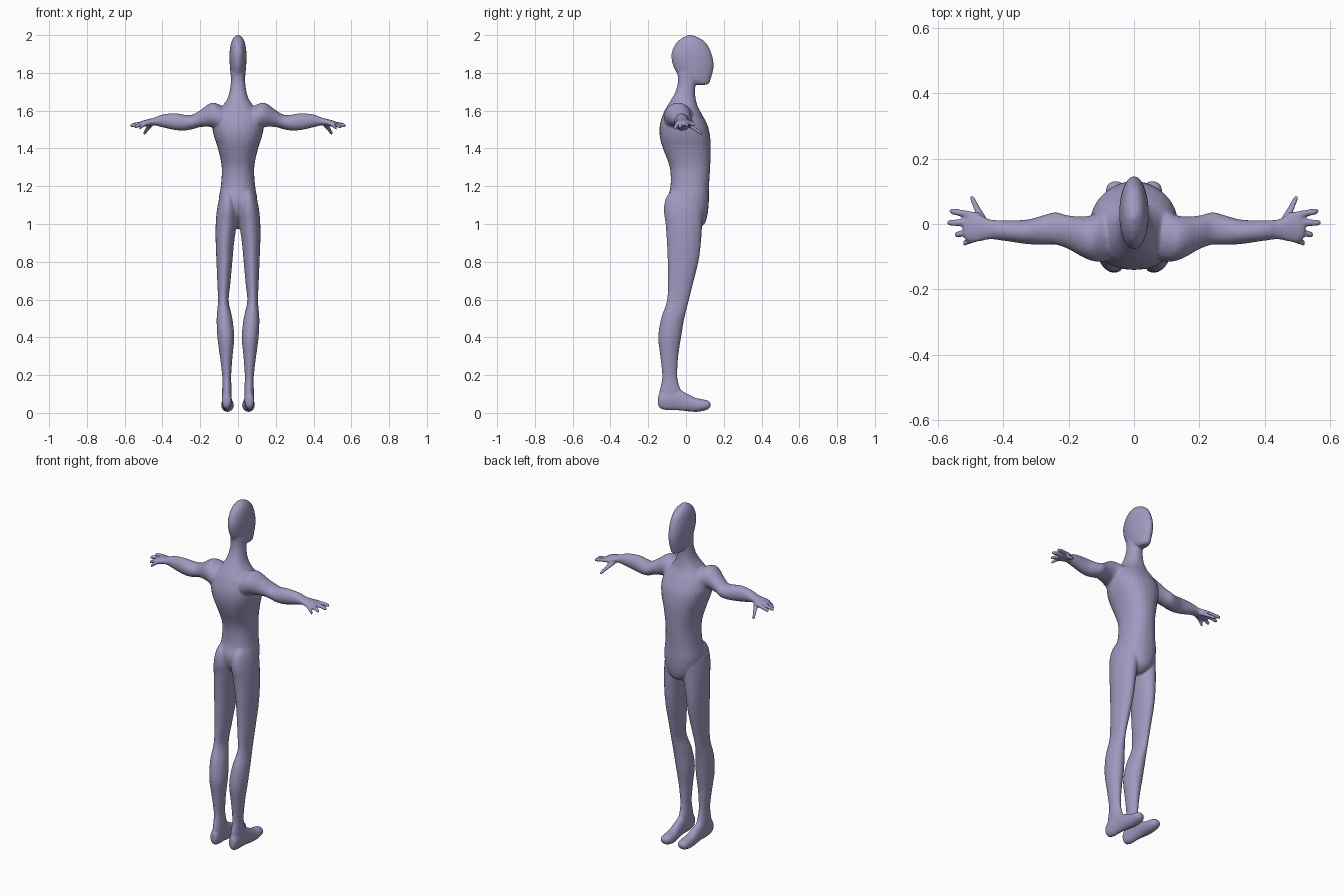
import bpy, bmesh, math
from mathutils import Vector

skin = bpy.data.materials.new("lavender_grey")
skin.diffuse_color = (0.35, 0.325, 0.53, 1)

bm = bmesh.new()


def spline(rows, steps=4):
    """Smoothly interpolate between cross-sections."""
    out = []
    for i in range(len(rows) - 1):
        p = [Vector(rows[min(max(i + k, 0), len(rows) - 1)]) for k in (-1, 0, 1, 2)]
        for s in range(steps):
            t = s / steps
            out.append(0.5 * (2 * p[1] + (p[2] - p[0]) * t
                              + (2 * p[0] - 5 * p[1] + 4 * p[2] - p[3]) * t * t
                              + (3 * p[1] - p[0] - 3 * p[2] + p[3]) * t ** 3))
    return out + [Vector(rows[-1])]


def loft(axis, rows, mirror=False, power=2.0, n=28):
    """Rows are (position on axis, a min, a max, b min, b max)."""
    for side in ((1, -1) if mirror else (1,)):
        rings = []
        for t, a0, a1, b0, b1 in spline([tuple(r) for r in rows]):
            ring = []
            for k in range(n):
                ang = 2 * math.pi * k / n
                c, s = math.cos(ang), math.sin(ang)
                a = (a0 + a1) / 2 + (a1 - a0) / 2 * math.copysign(abs(c) ** (2 / power), c)
                b = (b0 + b1) / 2 + (b1 - b0) / 2 * math.copysign(abs(s) ** (2 / power), s)
                x, y, z = {"x": (t, a, b), "y": (a, t, b), "z": (a, b, t)}[axis]
                ring.append(bm.verts.new((side * x, y, z)))
            rings.append(ring)
        for r0, r1 in zip(rings, rings[1:]):
            for k in range(n):
                bm.faces.new((r0[k], r0[(k + 1) % n], r1[(k + 1) % n], r1[k]))
        bm.faces.new(rings[0])
        bm.faces.new(rings[-1])


# Torso and neck
loft("z", [
    (0.975, -0.02, 0.02, 0.00, 0.06), (1.00, -0.05, 0.05, -0.03, 0.098),
    (1.05, -0.09, 0.09, -0.08, 0.114), (1.12, -0.103, 0.103, -0.10, 0.121),
    (1.20, -0.091, 0.091, -0.082, 0.122), (1.30, -0.086, 0.086, -0.086, 0.128),
    (1.40, -0.106, 0.106, -0.122, 0.131), (1.46, -0.126, 0.126, -0.138, 0.128),
    (1.52, -0.136, 0.136, -0.139, 0.115), (1.58, -0.122, 0.122, -0.122, 0.085),
    (1.62, -0.086, 0.086, -0.102, 0.063), (1.66, -0.058, 0.058, -0.078, 0.052),
    (1.70, -0.045, 0.045, -0.056, 0.048), (1.75, -0.038, 0.038, -0.043, 0.052),
    (1.80, -0.036, 0.036, -0.045, 0.06)], power=2.25)

# Head with forward chin
loft("z", [
    (1.737, -0.017, 0.017, 0.05, 0.11), (1.747, -0.028, 0.028, 0.02, 0.124),
    (1.77, -0.036, 0.036, -0.03, 0.132), (1.81, -0.041, 0.041, -0.055, 0.143),
    (1.85, -0.044, 0.044, -0.072, 0.146), (1.90, -0.045, 0.045, -0.077, 0.136),
    (1.95, -0.039, 0.039, -0.058, 0.113), (1.98, -0.028, 0.028, -0.028, 0.08),
    (1.995, -0.014, 0.014, 0.00, 0.045), (2.002, -0.004, 0.004, 0.013, 0.025)])

# Legs from buttock to ankle
loft("z", [
    (0.03, 0.04, 0.08, -0.135, -0.06), (0.10, 0.033, 0.084, -0.142, -0.025),
    (0.15, 0.035, 0.083, -0.132, -0.038), (0.20, 0.036, 0.084, -0.126, -0.046),
    (0.30, 0.029, 0.096, -0.136, -0.041), (0.40, 0.020, 0.109, -0.147, -0.026),
    (0.50, 0.030, 0.113, -0.132, -0.009), (0.59, 0.049, 0.106, -0.102, 0.014),
    (0.68, 0.041, 0.109, -0.096, 0.036), (0.80, 0.030, 0.114, -0.097, 0.066),
    (0.90, 0.021, 0.118, -0.101, 0.079), (1.00, 0.007, 0.118, -0.108, 0.086),
    (1.08, 0.002, 0.111, -0.117, 0.090), (1.15, 0.015, 0.094, -0.10, 0.085),
    (1.20, 0.035, 0.065, -0.04, 0.04)], mirror=True)

# Feet
loft("y", [
    (-0.148, 0.05, 0.072, 0.045, 0.085), (-0.138, 0.037, 0.083, 0.025, 0.105),
    (-0.10, 0.034, 0.086, 0.014, 0.125), (-0.05, 0.034, 0.085, 0.014, 0.13),
    (0.00, 0.031, 0.086, 0.009, 0.105), (0.05, 0.024, 0.088, 0.005, 0.08),
    (0.09, 0.022, 0.088, 0.010, 0.072), (0.118, 0.030, 0.082, 0.02, 0.064),
    (0.13, 0.045, 0.068, 0.035, 0.052)], mirror=True)

# Shoulders, arms and palms
loft("x", [
    (0.03, -0.09, 0.03, 1.52, 1.60), (0.09, -0.115, 0.045, 1.49, 1.628),
    (0.14, -0.109, 0.024, 1.513, 1.642), (0.20, -0.077, 0.026, 1.513, 1.603),
    (0.24, -0.063, 0.036, 1.502, 1.579), (0.28, -0.064, 0.026, 1.495, 1.578),
    (0.33, -0.061, 0.013, 1.497, 1.586), (0.40, -0.051, 0.012, 1.512, 1.580),
    (0.44, -0.047, 0.014, 1.522, 1.564), (0.475, -0.054, 0.030, 1.519, 1.555),
    (0.505, -0.056, 0.035, 1.515, 1.547), (0.522, -0.04, 0.02, 1.52, 1.54)], mirror=True)

# Fingers: base y, tip x, tip y, tip z
for y0, x1, y1, z1 in ((0.024, 0.565, 0.040, 1.524), (0.004, 0.572, 0.004, 1.520),
                       (-0.020, 0.549, -0.033, 1.512), (-0.040, 0.524, -0.060, 1.504)):
    rows = []
    for t, r in ((0, 0.011), (0.4, 0.011), (0.75, 0.0105), (0.94, 0.009), (1, 0.004)):
        x, y = 0.475 + (x1 - 0.475) * t, y0 + (y1 - y0) * t
        z = 1.535 + (z1 - 1.535) * t ** 1.5
        rows.append((x, y - r, y + r, z - r, z + r))
    loft("x", rows, mirror=True, n=14)

# Thumbs
loft("y", [(-0.01, 0.445, 0.475, 1.522, 1.55), (0.02, 0.452, 0.482, 1.508, 1.535),
           (0.05, 0.470, 0.492, 1.490, 1.512), (0.075, 0.484, 0.502, 1.474, 1.494),
           (0.087, 0.492, 0.500, 1.472, 1.482)], mirror=True, n=14)

bmesh.ops.recalc_face_normals(bm, faces=bm.faces)
mesh = bpy.data.meshes.new("body")
bm.to_mesh(mesh)
bm.free()
body = bpy.data.objects.new("body", mesh)
bpy.context.collection.objects.link(body)
mesh.materials.append(skin)

# Fuse the parts into one smooth skin
fuse = body.modifiers.new("fuse", "REMESH")
fuse.mode = "VOXEL"
fuse.voxel_size = 0.005
fuse.use_smooth_shade = True
relax = body.modifiers.new("relax", "SMOOTH")
relax.factor = 0.5
relax.iterations = 6
mesh.polygons.foreach_set("use_smooth", [True] * len(mesh.polygons))
